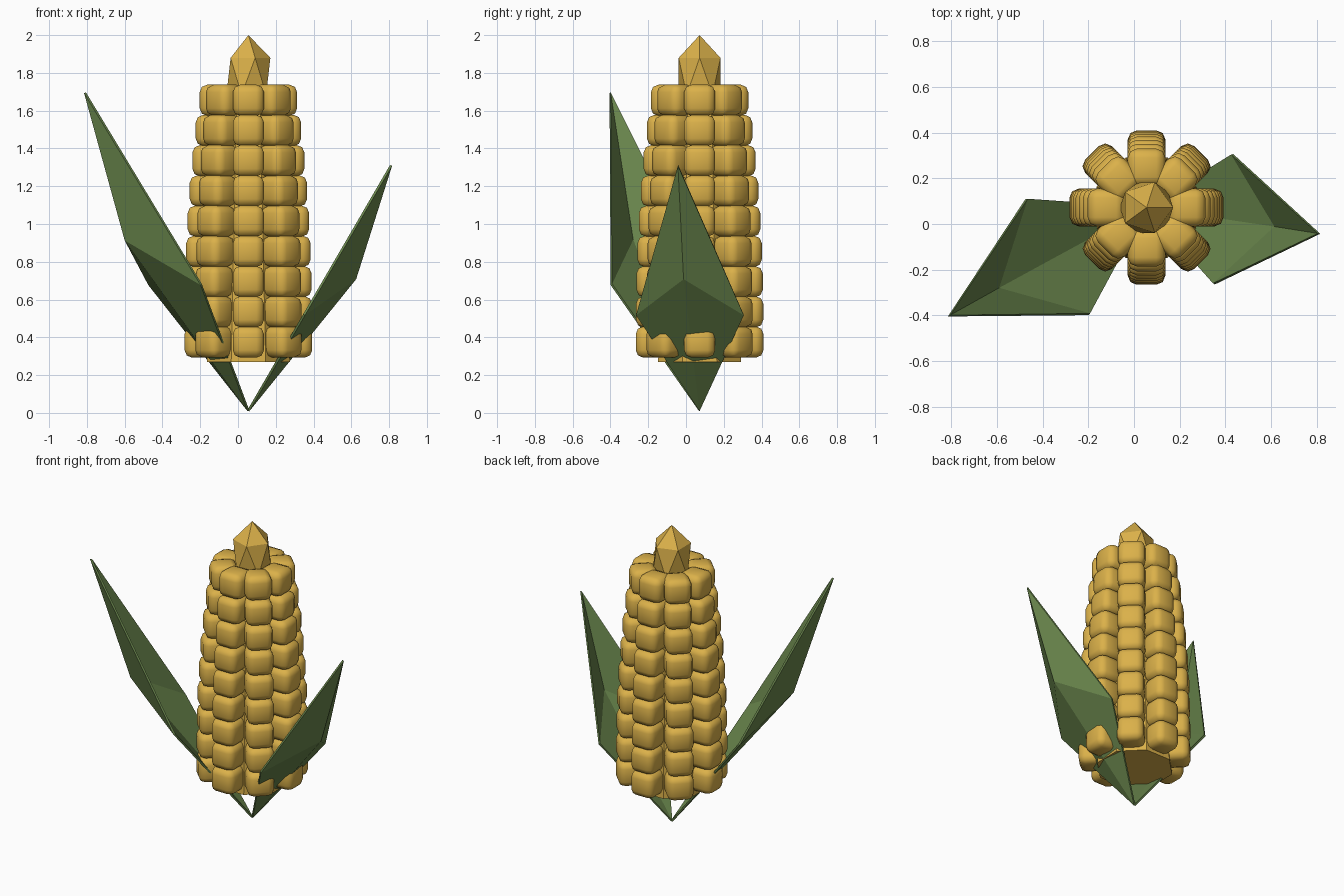
import bpy, bmesh, math
from mathutils import Matrix, Vector

if "Cube" in bpy.data.objects:
    bpy.data.objects.remove(bpy.data.objects["Cube"])

AXIS = Vector((0.055, 0.072, 0))


def material(name, rgb):
    m = bpy.data.materials.new(name)
    m.diffuse_color = (*rgb, 1)
    m.use_nodes = True
    m.node_tree.nodes["Principled BSDF"].inputs["Base Color"].default_value = m.diffuse_color
    return m


gold = material("golden yellow", (0.71, 0.44, 0.068))
green = material("leaf green", (0.14, 0.235, 0.072))


def finish(name, bm, mat):
    bmesh.ops.recalc_face_normals(bm, faces=bm.faces[:])
    me = bpy.data.meshes.new(name)
    bm.to_mesh(me)
    bm.free()
    ob = bpy.data.objects.new(name, me)
    bpy.context.collection.objects.link(ob)
    me.materials.append(mat)
    return ob


# Tapered eight-sided core, flats facing the kernel columns
bm = bmesh.new()
bottom, top = 0.27, 1.70
bmesh.ops.create_cone(
    bm, cap_ends=True, segments=8, radius1=0.238, radius2=0.16, depth=top - bottom,
    matrix=Matrix.Translation(AXIS + Vector((0, 0, (top + bottom) / 2)))
    @ Matrix.Rotation(math.pi / 8, 4, 'Z'))
# Keep a stable eight-fold alignment: corners lie between the columns
v = next(v for v in bm.verts)
ang = math.atan2(v.co.y - AXIS.y, v.co.x - AXIS.x)
off = (ang - math.pi / 8) % (math.pi / 4)
bmesh.ops.rotate(bm, verts=bm.verts[:], cent=AXIS, matrix=Matrix.Rotation(-off, 3, 'Z'))
finish("cob_core", bm, gold)

# Faceted tip
bm = bmesh.new()
bmesh.ops.create_icosphere(
    bm, subdivisions=1, radius=1,
    matrix=Matrix.Translation(AXIS + Vector((0, 0, 1.782)))
    @ Matrix.Diagonal((0.13, 0.13, 0.218, 1)))
finish("cob_tip", bm, gold)

# Kernels: nine rows of eight rounded cubes, narrowing towards the top
bm = bmesh.new()
size = 0.165
for row in range(9):
    outer = 0.338 - 0.08 * (row / 8) ** 2.3
    for col in range(8):
        bmesh.ops.create_cube(
            bm, size=size,
            matrix=Matrix.Translation(AXIS + Vector((0, 0, 0.375 + 0.16 * row)))
            @ Matrix.Rotation(col * math.pi / 4, 4, 'Z')
            @ Matrix.Translation((outer - size / 2, 0, 0)))
bmesh.ops.bevel(bm, geom=bm.edges[:], offset=0.04, offset_type='OFFSET',
                segments=2, profile=0.5, affect='EDGES')
for f in bm.faces:
    f.smooth = True
finish("kernels", bm, gold)


# Husk leaves: folded kites from a shared base point
def leaf(name, side_a, ridge, side_b, tip):
    bm = bmesh.new()
    base = (AXIS.x, AXIS.y, 0.012)
    b, a, m, c, t = [bm.verts.new(p) for p in (base, side_a, ridge, side_b, tip)]
    for tri in ((b, a, m), (b, m, c), (a, t, m), (m, t, c)):
        bm.faces.new(tri)
    ob = finish(name, bm, green)
    mod = ob.modifiers.new("thickness", 'SOLIDIFY')
    mod.thickness = 0.012
    mod.offset = 0


leaf("tall_leaf", (-0.47, 0.11, 0.68), (-0.595, -0.282, 0.915),
     (-0.195, -0.395, 0.68), (-0.81, -0.402, 1.695))
leaf("short_leaf", (0.43, 0.305, 0.52), (0.62, -0.012, 0.71),
     (0.35, -0.262, 0.52), (0.81, -0.042, 1.31))
